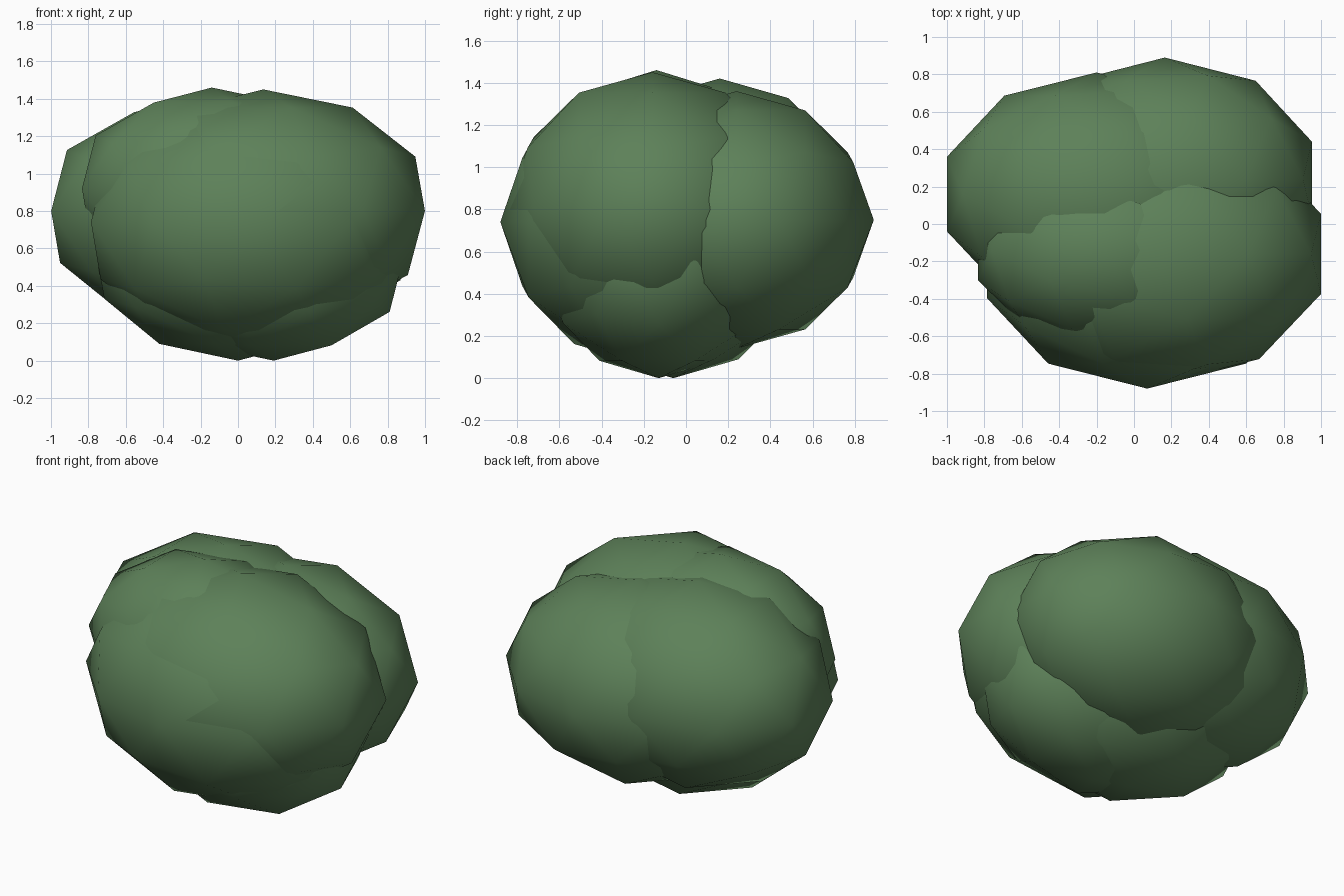
import bpy

if "Cube" in bpy.data.objects:
    bpy.data.objects.remove(bpy.data.objects["Cube"])

leaf_green = bpy.data.materials.new("leaf_green")
leaf_green.diffuse_color = (0.11, 0.22, 0.10, 1)
leaf_green.use_nodes = True
leaf_green.node_tree.nodes["Principled BSDF"].inputs["Base Color"].default_value = leaf_green.diffuse_color


def leaf_clump(name, centre, radii):
    """One faceted, smooth-shaded ellipsoid of foliage."""
    bpy.ops.mesh.primitive_ico_sphere_add(subdivisions=2, radius=1, location=centre)
    clump = bpy.context.object
    clump.name = name
    clump.scale = radii
    bpy.ops.object.transform_apply(location=False, rotation=False, scale=True)
    bpy.ops.object.shade_smooth()
    clump.data.materials.append(leaf_green)


# Overlapping clumps that make up the bush: name, centre, radii
clumps = [
    ("front_clump", (0.07, -0.18, 0.74), (0.90, 0.70, 0.68)),
    ("front_right_clump", (0.135, -0.16, 0.80), (0.909, 0.695, 0.65)),
    ("back_right_clump", (0.165, 0.24, 0.75), (0.826, 0.65, 0.61)),
    ("back_left_clump", (-0.20, 0.16, 0.80), (0.84, 0.65, 0.62)),
    ("top_left_clump", (-0.14, -0.14, 0.92), (0.73, 0.52, 0.54)),
    ("lower_left_clump", (0.00, -0.06, 0.60), (0.80, 0.62, 0.60)),
    ("lower_right_clump", (0.19, -0.13, 0.55), (0.73, 0.56, 0.55)),
]
for name, centre, radii in clumps:
    leaf_clump(name, centre, radii)
